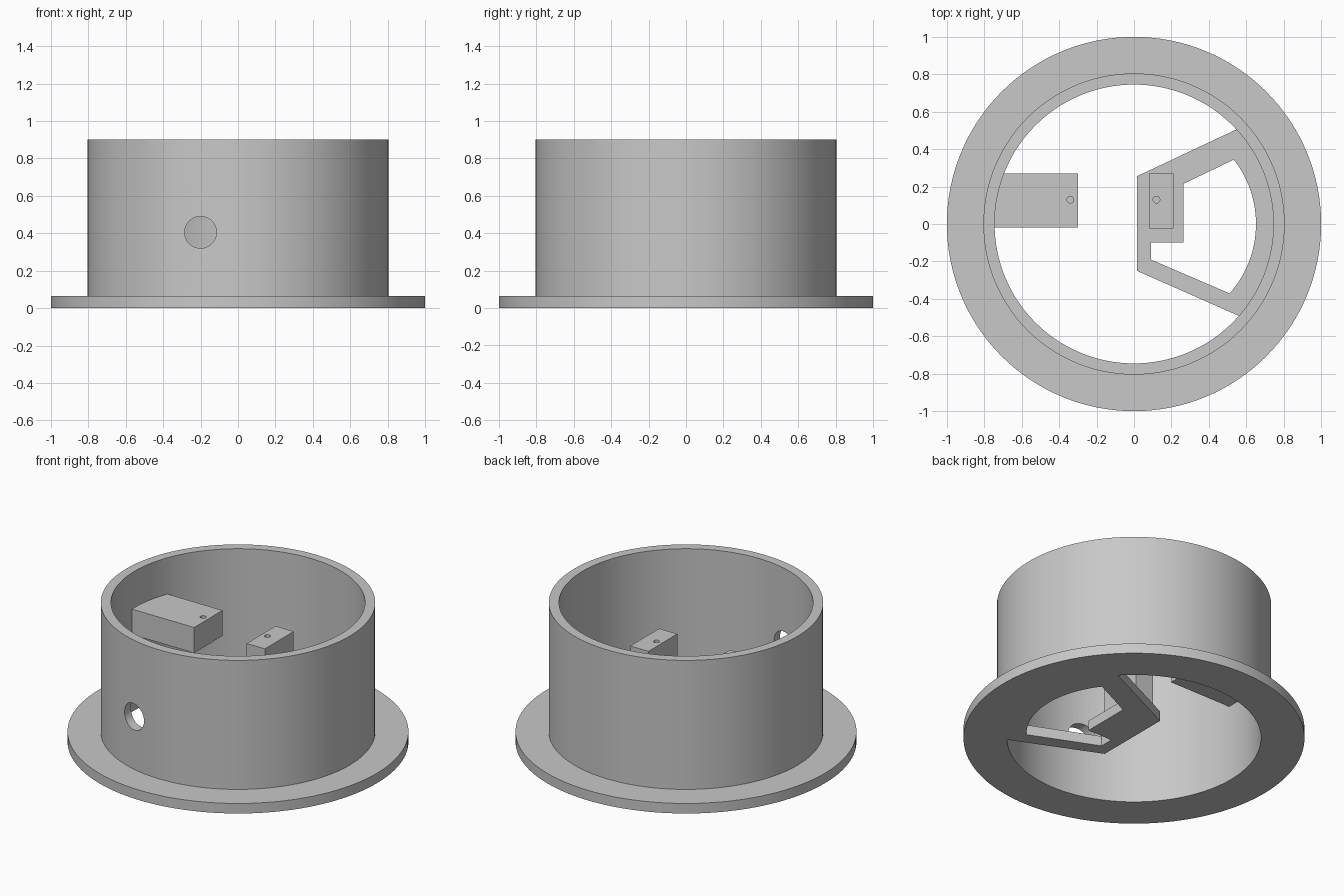
import bpy, bmesh
from math import sin, cos, pi, atan2, radians
from mathutils import Matrix

if "Cube" in bpy.data.objects:
    bpy.data.objects.remove(bpy.data.objects["Cube"])

SEGMENTS = 128
WALL_IN, WALL_OUT, HEIGHT, FLANGE = 0.745, 0.805, 0.9, 0.065
MOUNT_TOP = 0.665

grey = bpy.data.materials.new("plain grey")
grey.use_nodes = True
grey.diffuse_color = (0.58, 0.58, 0.58, 1)
grey.node_tree.nodes["Principled BSDF"].inputs["Base Color"].default_value = grey.diffuse_color


def finish(name, bm):
    bmesh.ops.recalc_face_normals(bm, faces=bm.faces)
    mesh = bpy.data.meshes.new(name)
    bm.to_mesh(mesh)
    bm.free()
    mesh.materials.append(grey)
    obj = bpy.data.objects.new(name, mesh)
    bpy.context.collection.objects.link(obj)
    return obj


def prism(name, outline, bottom, top):
    """Extrude a flat outline straight up."""
    bm = bmesh.new()
    face = bm.faces.new([bm.verts.new((x, y, bottom)) for x, y in outline])
    grown = bmesh.ops.extrude_face_region(bm, geom=[face], use_keep_orig=True)["geom"]
    verts = [v for v in grown if isinstance(v, bmesh.types.BMVert)]
    bmesh.ops.translate(bm, verts=verts, vec=(0, 0, top - bottom))
    return finish(name, bm)


def lathe(name, profile):
    """Revolve a closed (radius, height) profile about z."""
    bm = bmesh.new()
    verts = [bm.verts.new((r, 0, z)) for r, z in profile]
    edges = [bm.edges.new((verts[i - 1], verts[i])) for i in range(len(verts))]
    bmesh.ops.spin(bm, geom=verts + edges, cent=(0, 0, 0), axis=(0, 0, 1),
                   angle=2 * pi, steps=SEGMENTS, use_duplicate=False)
    bmesh.ops.remove_doubles(bm, verts=bm.verts, dist=0.0001)
    return finish(name, bm)


def rod(name, radius, depth, matrix):
    bm = bmesh.new()
    bmesh.ops.create_cone(bm, cap_ends=True, segments=48, radius1=radius,
                          radius2=radius, depth=depth, matrix=matrix)
    return finish(name, bm)


def cut(obj, cutter):
    """Subtract the cutter, bake the result and drop the cutter."""
    cutter.hide_render = True
    mod = obj.modifiers.new("cut", 'BOOLEAN')
    mod.operation, mod.solver, mod.object = 'DIFFERENCE', 'EXACT', cutter
    graph = bpy.context.evaluated_depsgraph_get()
    mesh = bpy.data.meshes.new_from_object(obj.evaluated_get(graph))
    obj.modifiers.clear()
    obj.data = mesh
    bpy.data.objects.remove(cutter)


def arc(radius, start, end, centre_x=0, steps=24):
    angles = [start + (end - start) * i / steps for i in range(steps + 1)]
    return [(centre_x + radius * cos(a), radius * sin(a)) for a in angles]


# Flanged ring with a round port in the front wall
body = lathe("flanged_ring", [(WALL_IN, 0), (1, 0), (1, FLANGE), (WALL_OUT, FLANGE),
                              (WALL_OUT, HEIGHT), (WALL_IN, HEIGHT)])
cut(body, rod("port_cutter", 0.085, 0.6,
              Matrix.Translation((-0.2, -0.8, 0.405)) @ Matrix.Rotation(pi / 2, 4, 'X')))

# Base bracket: tapered plate against the wall, with an open window
edge = WALL_IN + 0.002
plate = [(0.015, 0.255), (0.015, -0.25)] + arc(edge, atan2(-0.49, 0.56), atan2(0.505, 0.548))
bracket = prism("base_bracket", plate, 0, FLANGE)
window = [(0.265, 0.215), (0.265, -0.1), (0.09, -0.1), (0.09, -0.19)]
window += arc(0.56, atan2(-0.37, 0.418), atan2(0.343, 0.44), centre_x=0.092)
cut(bracket, prism("window_cutter", window, -0.1, 0.2))

# Upright post on the bracket
post = prism("upright_post", [(0.08, -0.025), (0.21, -0.025), (0.21, 0.27), (0.08, 0.27)],
             FLANGE - 0.01, MOUNT_TOP)

# Block cantilevered from the wall, its end following the curve
shelf = [(-0.3, -0.02), (-0.3, 0.27)]
shelf += arc(0.76, pi - atan2(0.27, 0.71), pi + atan2(0.02, 0.76), steps=10)
block = prism("wall_block", shelf, 0.5, MOUNT_TOP)

# Small blind screw holes in both mounts
for mount, x in ((post, 0.12), (block, -0.34)):
    cut(mount, rod("screw_cutter", 0.018, 0.2, Matrix.Translation((x, 0.13, MOUNT_TOP))))

# Smooth round walls, crisp edges
bpy.ops.object.select_all(action='DESELECT')
for obj in (body, bracket, post, block):
    obj.select_set(True)
bpy.context.view_layer.objects.active = body
bpy.ops.object.shade_smooth_by_angle(angle=radians(30))
